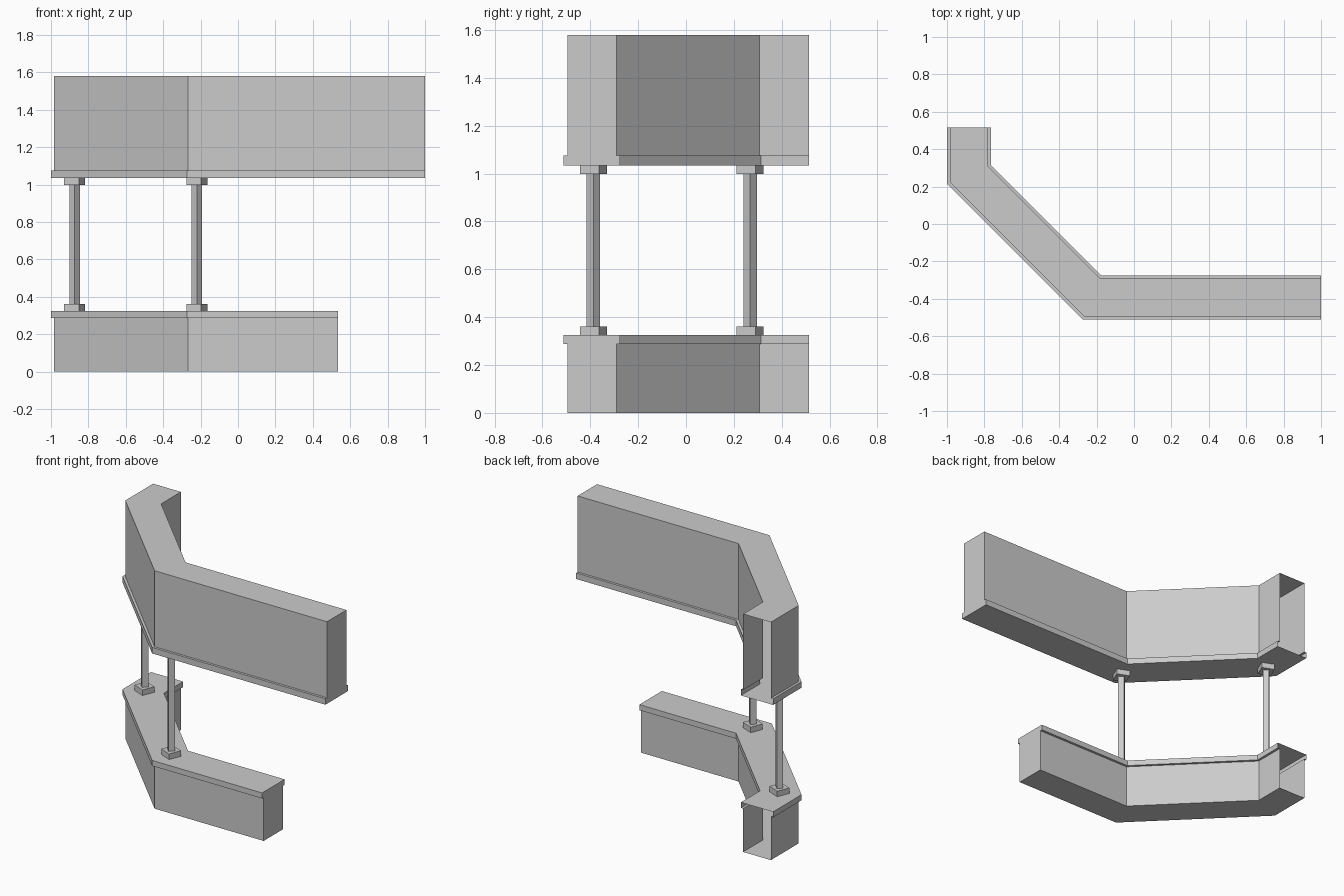
import bpy, bmesh, math
from mathutils import Vector

if "Cube" in bpy.data.objects:
    bpy.data.objects.remove(bpy.data.objects["Cube"])

TRIM, BODY = 0.118, 0.102          # half widths of ledge and wall
BENDS = [(-0.882, 0.265), (-0.224, -0.393)]


def sweep(name, profile, end_x):
    """Sweep a closed (offset, z) profile along the bent path; back end stays open."""
    path = [Vector(p) for p in [(-0.882, 0.515)] + BENDS + [(end_x, -0.393)]]
    bm = bmesh.new()
    rings = []
    for i, p in enumerate(path):
        d0 = (p - path[i - 1]).normalized() if i else (path[1] - p).normalized()
        d1 = (path[i + 1] - p).normalized() if i < len(path) - 1 else d0
        n0, n1 = Vector((-d0.y, d0.x)), Vector((-d1.y, d1.x))
        miter = (n0 + n1) / (1 + n0.dot(n1))
        rings.append([bm.verts.new((p.x + miter.x * o, p.y + miter.y * o, z))
                      for o, z in profile])
    n = len(profile)
    for a, b in zip(rings, rings[1:]):
        for j in range(n):
            k = (j + 1) % n
            bm.faces.new((a[j], a[k], b[k], b[j]))
    bm.faces.new(rings[-1])
    bmesh.ops.recalc_face_normals(bm, faces=bm.faces)
    mesh = bpy.data.meshes.new(name)
    bm.to_mesh(mesh)
    bm.free()
    bpy.context.collection.objects.link(bpy.data.objects.new(name, mesh))


def prism(name, xy, z0, z1, radius, turn):
    """Square prism with its corners at the given radius and turn."""
    bpy.ops.mesh.primitive_cylinder_add(vertices=4, radius=radius, depth=z1 - z0,
                                        location=(*xy, (z0 + z1) / 2),
                                        rotation=(0, 0, math.radians(turn)))
    bpy.context.object.name = name


# Lower counter: wall with a ledge on top
sweep("lower_counter", [(-BODY, 0), (BODY, 0), (BODY, 0.288), (TRIM, 0.288),
                        (TRIM, 0.325), (-TRIM, 0.325), (-TRIM, 0.288), (-BODY, 0.288)], 0.535)

# Upper fascia: ledge at the bottom, tall wall above
sweep("upper_fascia", [(-TRIM, 1.035), (TRIM, 1.035), (TRIM, 1.075), (BODY, 1.075),
                       (BODY, 1.58), (-BODY, 1.58), (-BODY, 1.075), (-TRIM, 1.075)], 1.0)

# Posts with square feet and caps at both bends
for i, (x, y) in enumerate(BENDS):
    c = (x + 0.008, y + 0.003) if i == 0 else (x + 0.004, y + 0.006)
    prism(f"post_{i}", c, 0.36, 1.0, 0.028, 0)
    prism(f"post_foot_{i}", c, 0.325, 0.362, 0.061, 22.5)
    prism(f"post_cap_{i}", c, 0.998, 1.035, 0.061, 22.5)
